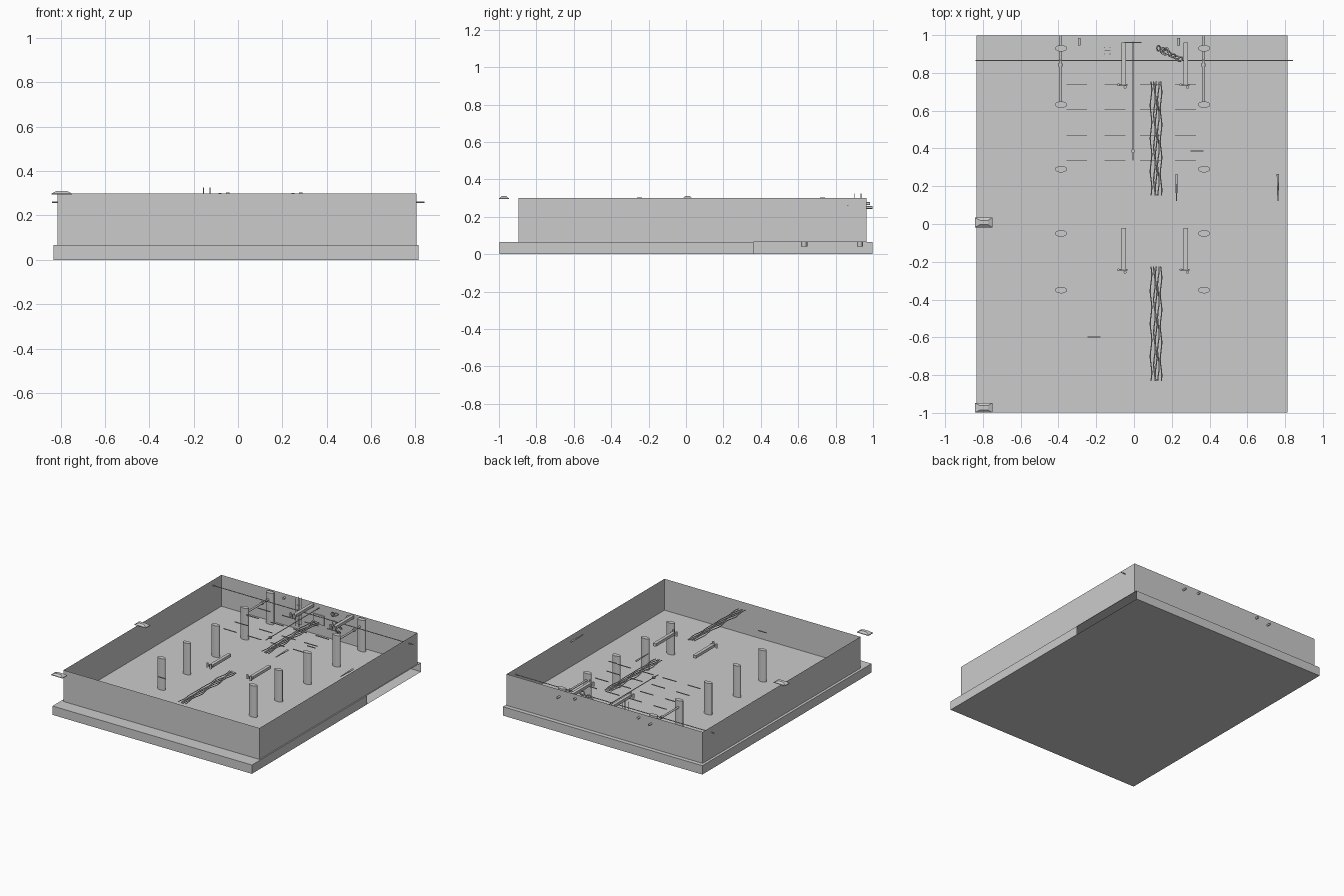
import bpy, bmesh, math
from mathutils import Vector

if "Cube" in bpy.data.objects:
    bpy.data.objects.remove(bpy.data.objects["Cube"])


def finish(name, bm):
    me = bpy.data.meshes.new(name)
    bm.to_mesh(me)
    bm.free()
    ob = bpy.data.objects.new(name, me)
    bpy.context.collection.objects.link(ob)
    return ob


def box(name, x0, x1, y0, y1, z0, z1, taper=1.0):
    bm = bmesh.new()
    bmesh.ops.create_cube(bm, size=1)
    for v in bm.verts:
        k = taper if v.co.z > 0 else 1.0
        v.co = Vector(((x0 + x1) / 2 + v.co.x * (x1 - x0) * k,
                       (y0 + y1) / 2 + v.co.y * (y1 - y0) * k,
                       z0 if v.co.z < 0 else z1))
    return finish(name, bm)


def smooth(ob):
    for p in ob.data.polygons:
        p.use_smooth = len(p.vertices) == 4
    return ob


def rod(name, a, b, r, r2=None, sides=10):
    a, b = Vector(a), Vector(b)
    bm = bmesh.new()
    bmesh.ops.create_cone(bm, cap_ends=True, segments=sides, radius1=r,
                          radius2=r if r2 is None else r2, depth=(b - a).length)
    ob = smooth(finish(name, bm))
    ob.location = (a + b) / 2
    ob.rotation_euler = (b - a).to_track_quat('Z', 'Y').to_euler()
    return ob


def ring(name, loc, R, r, rot=(0, 0, 0)):
    bpy.ops.mesh.primitive_torus_add(location=loc, rotation=rot, major_radius=R,
                                     minor_radius=r, major_segments=24, minor_segments=8)
    ob = bpy.context.object
    ob.name = name
    return smooth(ob)


# Hollow base slab, right side open towards the back
X0, X1, Y0, Y1, T = -0.833, 0.813, -0.997, 0.997, 0.066
slab = box("floor_slab", X0, X1, Y0, Y1, 0, T)
bm = bmesh.new()
bm.from_mesh(slab.data)
bmesh.ops.bisect_plane(bm, geom=bm.verts[:] + bm.edges[:] + bm.faces[:],
                       plane_co=(0, 0.36, 0), plane_no=(0, 1, 0))
gap = [f for f in bm.faces if f.normal.x > 0.9 and f.calc_center_median().y > 0.36]
bmesh.ops.delete(bm, geom=gap, context='FACES')
bm.to_mesh(slab.data)
bm.free()

# Thin perimeter walls, open top
bm = bmesh.new()
plan = [(-0.813, -0.895), (0.804, -0.895), (0.804, 0.965), (-0.813, 0.965)]
low = [bm.verts.new((x, y, T)) for x, y in plan]
high = [bm.verts.new((x, y, 0.30)) for x, y in plan]
for i in range(4):
    j = (i + 1) % 4
    bm.faces.new((low[i], low[j], high[j], high[i]))
finish("perimeter_walls", bm)

# Two rows of oval columns
for x in (-0.386, 0.371):
    for y in (0.93, 0.632, 0.29, -0.05, -0.35):
        bm = bmesh.new()
        bmesh.ops.create_cone(bm, cap_ends=True, segments=32, radius1=1, radius2=1, depth=1)
        for v in bm.verts:
            v.co = Vector((x + v.co.x * 0.032, y + v.co.y * 0.017,
                           0.04 if v.co.z < 0 else 0.30))
        smooth(finish("oval_column", bm))

# Tapered blocks on the left edge
for y in (0.008, -0.973):
    box("edge_block_base", -0.842, -0.748, y - 0.026, y + 0.026, 0.294, 0.299)
    box("edge_block_top", -0.842, -0.748, y - 0.026, y + 0.026, 0.299, 0.311, 0.45)

# Cross rod and the pipes through the back wall
rod("cross_rod", (-0.838, 0.865, 0.26), (0.842, 0.865, 0.26), 0.003)
for x in (-0.39, 0.367):
    rod("wall_pipe", (x, 0.64, 0.25), (x, 0.998, 0.25), 0.007)
    rod("pipe_collar", (x, 0.835, 0.25), (x, 0.85, 0.25), 0.012)
rod("centre_pipe", (-0.005, 0.335, 0.27), (-0.005, 0.965, 0.27), 0.003)
box("centre_pipe_box", -0.013, 0.003, 0.378, 0.394, 0.262, 0.278)

# Grid of slim ceiling bars
for y in (0.74, 0.605, 0.47, 0.338):
    for x0, x1 in ((-0.357, -0.25), (-0.155, -0.045), (0.033, 0.145), (0.217, 0.327)):
        box("slim_bar", x0, x1, y - 0.002, y + 0.002, 0.258, 0.264)

# Wavy cable bundles
for y0 in (0.15, -0.83):
    for i, x in enumerate((0.09, 0.108, 0.117, 0.129, 0.143)):
        cu = bpy.data.curves.new("wavy_cable", 'CURVE')
        cu.dimensions = '3D'
        cu.bevel_depth = 0.003
        cu.bevel_resolution = 1
        cu.use_fill_caps = True
        sp = cu.splines.new('POLY')
        sp.points.add(36)
        for k, p in enumerate(sp.points):
            t = k / 36
            p.co = (x + 0.004 * math.sin(t * 22 + i * 1.7), y0 + 0.605 * t,
                    0.28 + 0.003 * math.cos(t * 18 + i), 1)
        bpy.context.collection.objects.link(bpy.data.objects.new("wavy_cable", cu))

# Hanging beams with end fittings
for x in (-0.055, 0.275):
    for y in (0.725, -0.255):
        box("hanging_beam", x - 0.012, x + 0.012, y + 0.01, y + 0.235, 0.272, 0.293)
        rod("beam_fitting", (x - 0.033, y + 0.012, 0.29), (x + 0.02, y + 0.012, 0.29), 0.004)
        rod("fitting_knob", (x - 0.027, y + 0.012, 0.27), (x - 0.027, y + 0.012, 0.302), 0.007)
        rod("fitting_stud", (x + 0.008, y, 0.27), (x + 0.008, y, 0.304), 0.008)

# Small tapered spikes and loose strips
for x in (0.225, 0.762):
    rod("tapered_spike", (x, 0.265, 0.285), (x, 0.122, 0.285), 0.007, 0.003)
box("loose_strip", -0.245, -0.178, -0.6, -0.595, 0.288, 0.294)
box("loose_strip", 0.30, 0.367, 0.383, 0.388, 0.288, 0.294)

# Upright rack of rods near the back wall
for x in (-0.155, -0.127):
    for y in (0.90, 0.935):
        rod("rack_rod", (x, y, 0.12), (x, y, 0.325), 0.002, sides=8)
for k in range(5):
    z = 0.13 + 0.035 * k
    rod("rack_rung", (-0.157, 0.917, z), (-0.125, 0.917, z), 0.002, sides=8)

# Hanging chain cluster and small wall pieces
for k in range(7):
    t = k / 6
    ring("chain_link", (0.13 + 0.115 * t, 0.93 - 0.058 * t, 0.27 - 0.11 * math.sin(t * math.pi)),
         0.014, 0.004, (0.5 * (k % 2), 0.9, 0.4 * k))
ring("chain_hook", (0.165, 0.915, 0.285), 0.018, 0.005)
box("wall_panel", -0.05, 0.04, 0.957, 0.964, 0.15, 0.22)
for x, z in ((-0.29, 0.27), (0.235, 0.27)):
    rod("wall_stud", (x, 0.945, z), (x, 0.985, z), 0.008)
